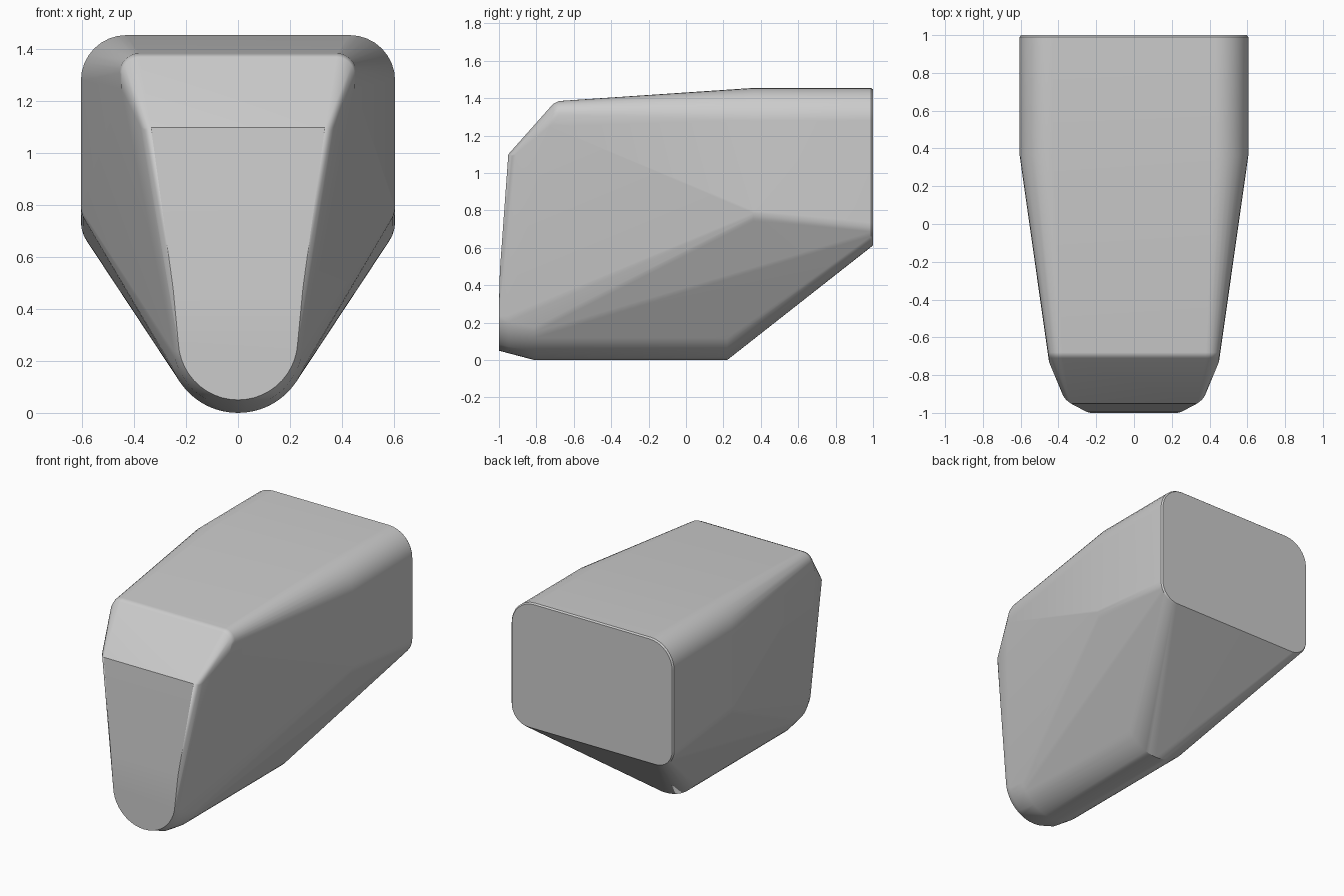
import bpy, bmesh, math

cube = bpy.data.objects.get("Cube")
if cube:
    bpy.data.objects.remove(cube, do_unlink=True)

grey = bpy.data.materials.new("light grey")
grey.use_nodes = True
colour = (0.6, 0.6, 0.6, 1)
grey.diffuse_color = colour
grey.node_tree.nodes["Principled BSDF"].inputs["Base Color"].default_value = colour

bm = bmesh.new()


def arc(y, cx, cz, r, start, end, steps=8):
    """Arc across the body at depth y, added on both sides."""
    for i in range(steps + 1):
        a = math.radians(start + (end - start) * i / steps)
        for side in (1, -1):
            bm.verts.new((side * (cx + r * math.cos(a)), y, cz + r * math.sin(a)))


def pair(x, y, z):
    for side in (1, -1):
        bm.verts.new((side * x, y, z))


# Square rear end with a fine bevel on its rim
for y, inset in ((0.99, 0), (1.0, 0.008)):
    arc(y, 0.43, 1.28, 0.175 - inset, 0, 90)
    arc(y, 0.475, 0.735, 0.13 - inset, -90, 0)

# Widest section, where the sides start to taper
arc(0.36, 0.43, 1.28, 0.175, 0, 90)
arc(0.36, 0.485, 0.80, 0.12, -28, 0, 4)

# Upper front edge and sloping brow
arc(-0.68, 0.38, 1.31, 0.075, 0, 90)
arc(-0.71, 0.38, 1.30, 0.07, 0, 90)
pair(0.45, -0.73, 1.25)
pair(0.36, -0.93, 1.09)
pair(0.375, -0.91, 1.10)
pair(0.335, -0.95, 1.10)

# Rounded keel and the flat nose
arc(0.22, 0, 0.27, 0.27, -90, -28, 10)
arc(-0.81, 0, 0.27, 0.27, -90, -20, 10)
arc(-0.95, 0, 0.27, 0.25, -60, 0, 8)
arc(-1.0, 0, 0.28, 0.23, -90, 5, 12)
pair(0.25, -0.995, 0.48)

# Skin all sections into one closed shell
bmesh.ops.remove_doubles(bm, verts=bm.verts, dist=0.001)
hull = bmesh.ops.convex_hull(bm, input=bm.verts)
unused = {v for v in hull["geom_interior"] + hull["geom_unused"]
          if isinstance(v, bmesh.types.BMVert)}
bmesh.ops.delete(bm, geom=list(unused), context="VERTS")
bmesh.ops.dissolve_limit(bm, angle_limit=math.radians(0.5),
                         verts=bm.verts, edges=bm.edges)
bmesh.ops.recalc_face_normals(bm, faces=bm.faces)

mesh = bpy.data.meshes.new("housing")
bm.to_mesh(mesh)
bm.free()
mesh.materials.append(grey)
housing = bpy.data.objects.new("housing", mesh)
bpy.context.collection.objects.link(housing)

# Soft corners, crisp front and rear rims
bpy.context.view_layer.objects.active = housing
housing.select_set(True)
bpy.ops.object.shade_smooth_by_angle(angle=math.radians(30))
weighted = housing.modifiers.new("even shading", "WEIGHTED_NORMAL")
weighted.keep_sharp = True
